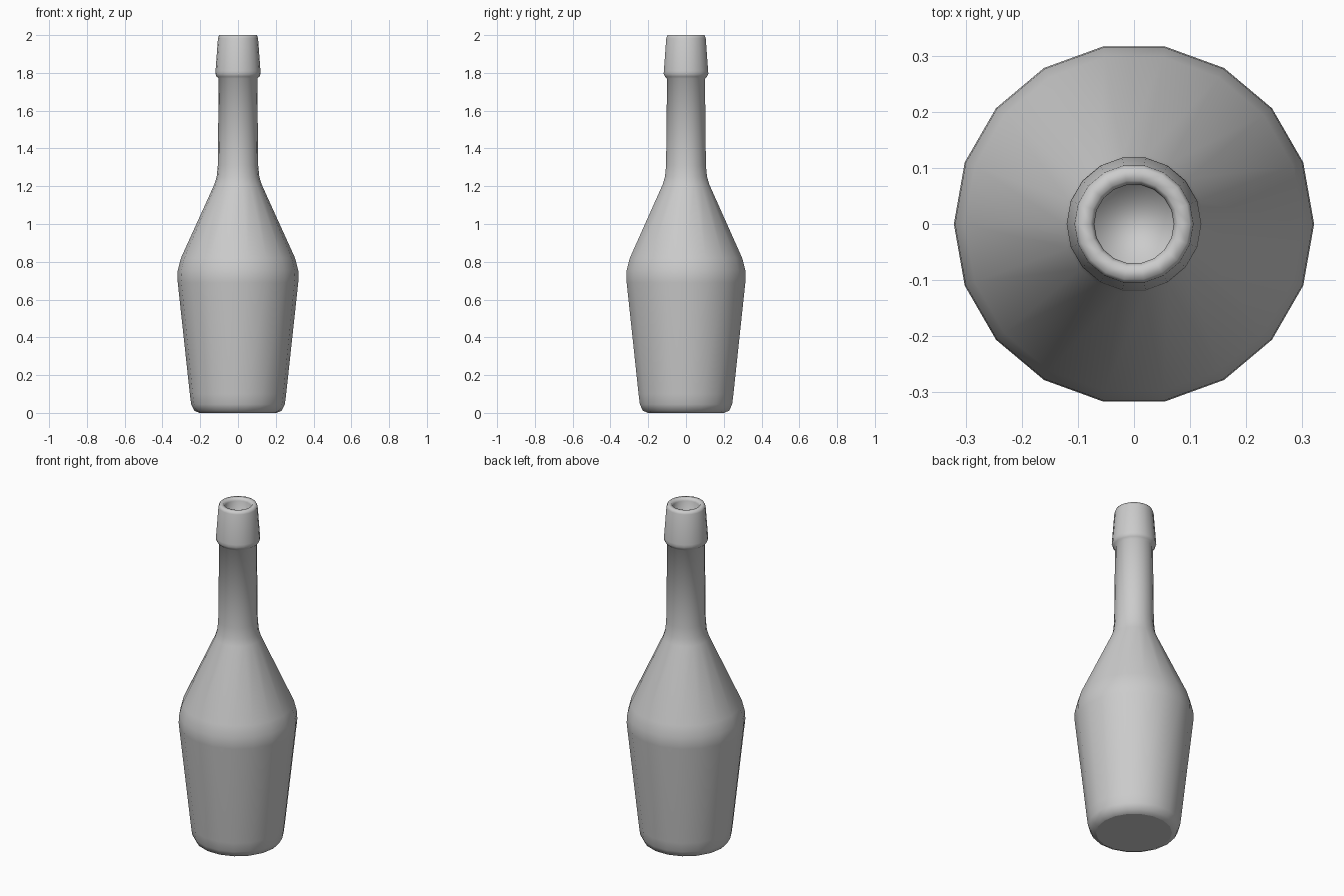
import bpy, bmesh, math

if "Cube" in bpy.data.objects:
    bpy.data.objects.remove(bpy.data.objects["Cube"])

SIDES = 18

# Half profile (radius, height): base, body, shoulder, neck, lip, inner throat
PROFILE = [
    (0.205, 0.0), (0.232, 0.012), (0.248, 0.045), (0.255, 0.10),
    (0.319, 0.69), (0.321, 0.71), (0.319, 0.755), (0.302, 0.82),
    (0.125, 1.21), (0.113, 1.25), (0.107, 1.31), (0.102, 1.77),
    (0.113, 1.78), (0.120, 1.795), (0.119, 1.81),
    (0.106, 1.985), (0.100, 2.0), (0.078, 2.0), (0.071, 1.985), (0.070, 1.82),
]


def lathe(name, profile, sides):
    bm = bmesh.new()
    rings = [[bm.verts.new((r * math.cos(math.tau * i / sides),
                            r * math.sin(math.tau * i / sides), z))
              for i in range(sides)] for r, z in profile]
    for low, high in zip(rings, rings[1:]):
        for i in range(sides):
            j = (i + 1) % sides
            bm.faces.new((low[i], low[j], high[j], high[i]))
    # Close the base and the floor of the throat
    bm.faces.new(rings[0][::-1])
    bm.faces.new(rings[-1])
    for f in bm.faces:
        f.smooth = True
    mesh = bpy.data.meshes.new(name)
    bm.to_mesh(mesh)
    bm.free()
    obj = bpy.data.objects.new(name, mesh)
    bpy.context.collection.objects.link(obj)
    return obj


# Bottle, fully smooth shaded apart from a crisp flat base
bottle = lathe("bottle", PROFILE, SIDES)
for p in bottle.data.polygons:
    if p.normal.z < -0.99:
        p.use_smooth = False
